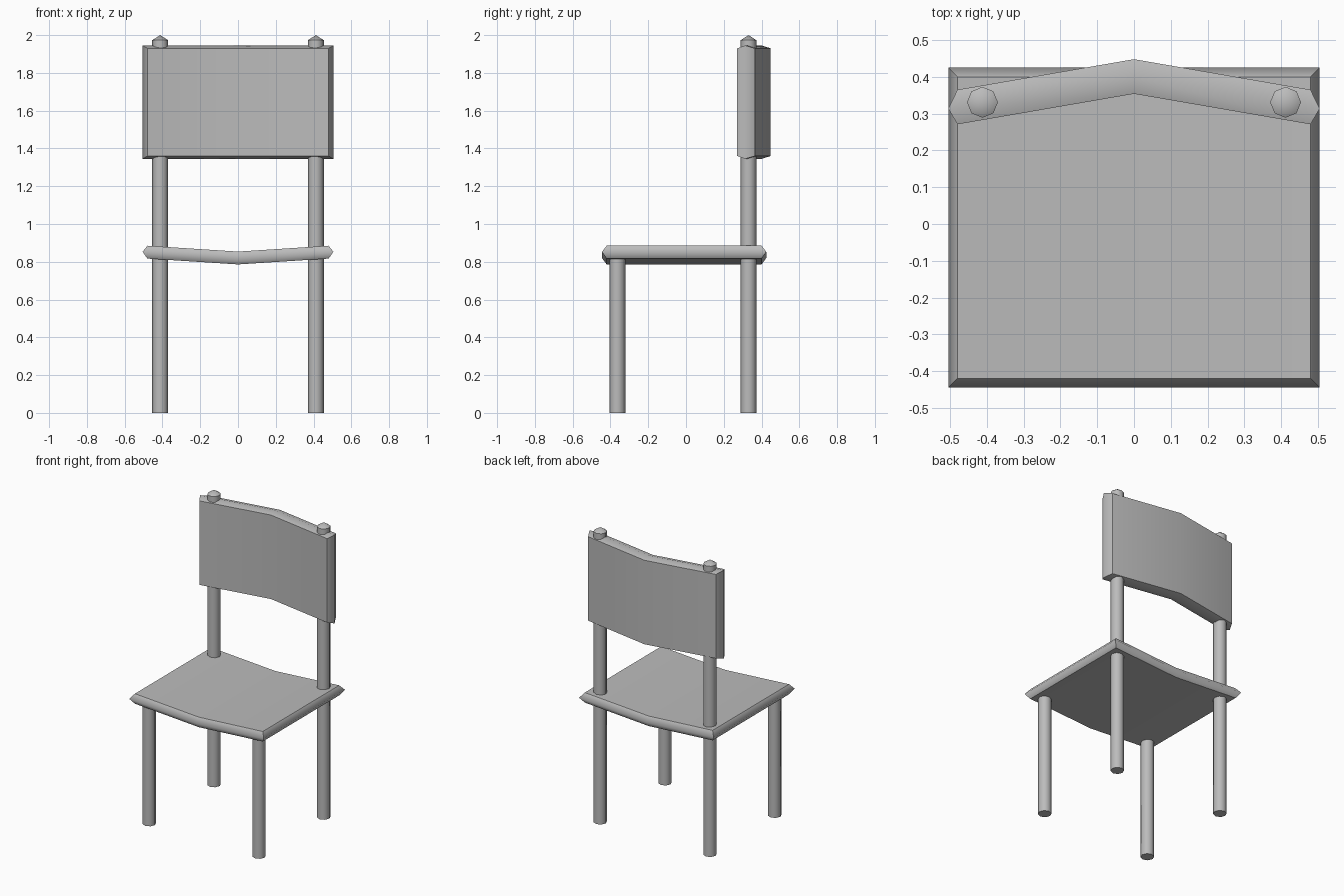
import bpy, bmesh
from math import sin, cos, tau

cube = bpy.data.objects.get("Cube")
if cube:
    bpy.data.objects.remove(cube, do_unlink=True)

grey = bpy.data.materials.new("plain grey")
grey.use_nodes = True
GREY = (0.5, 0.5, 0.5, 1)
grey.diffuse_color = GREY
grey.node_tree.nodes["Principled BSDF"].inputs["Base Color"].default_value = GREY


def finish(name, bm):
    bmesh.ops.recalc_face_normals(bm, faces=bm.faces)
    for f in bm.faces:
        f.smooth = True
    mesh = bpy.data.meshes.new(name)
    bm.to_mesh(mesh)
    bm.free()
    mesh.materials.append(grey)
    obj = bpy.data.objects.new(name, mesh)
    bpy.context.collection.objects.link(obj)
    return obj


def bent_slab(name, half, rim, thick, bend, place):
    """Slab folded along its middle, with a pointed rim all round."""
    bm = bmesh.new()
    rings = []
    for layer in (-1, 0, 1):
        grow = 0 if layer else 1
        w, h = half[0] + grow * rim[0], half[1] + grow * rim[1]
        outline = [(-w, -h), (0, -h), (w, -h), (w, h), (0, h), (-w, h)]
        rings.append([bm.verts.new(place(u, v, layer * thick + bend * abs(u) / half[0]))
                      for u, v in outline])
    for a, b in zip(rings, rings[1:]):
        for i in range(6):
            j = (i + 1) % 6
            bm.faces.new((a[i], a[j], b[j], b[i]))
    for r in (rings[0], rings[2]):
        bm.faces.new((r[0], r[1], r[4], r[5]))
        bm.faces.new((r[1], r[2], r[3], r[4]))
        # crisp border around each broad face
        for i in range(6):
            bm.edges.get((r[i], r[(i + 1) % 6])).smooth = False
    # crisp mitred corners, soft pointed rim
    for a, b in zip(rings, rings[1:]):
        for i in (0, 2, 3, 5):
            bm.edges.get((a[i], b[i])).smooth = False
    return finish(name, bm)


def post(name, x, y, top, tip=0):
    """Round post with an optional pointed cap."""
    bm = bmesh.new()
    sides, radius = 8, 0.042
    rings = [[bm.verts.new((x + radius * cos(tau * i / sides),
                            y + radius * sin(tau * i / sides), z))
              for i in range(sides)] for z in (0, top)]
    low, high = rings
    apex = bm.verts.new((x, y, top + tip)) if tip else None
    for i in range(sides):
        j = (i + 1) % sides
        bm.faces.new((low[i], low[j], high[j], high[i]))
        if apex:
            bm.faces.new((high[i], high[j], apex))
    bm.faces.new(low)
    if not apex:
        bm.faces.new(high)
    for ring in rings:
        for i in range(sides):
            bm.edges.get((ring[i], ring[(i + 1) % sides])).smooth = False
    return finish(name, bm)


# Seat dips in the middle, backrest bows to the rear
bent_slab("seat", (0.48, 0.41), (0.025, 0.025), 0.034, 0.031,
          lambda u, v, t: (u, v - 0.01, 0.82 + t))
bent_slab("backrest", (0.48, 0.285), (0.025, 0.015), 0.047, -0.083,
          lambda u, v, t: (u, 0.401 + t, 1.645 + v))

# Legs, the rear pair running up through the backrest
for side, x in (("left", 0.412), ("right", -0.412)):
    post("front_leg_" + side, x, -0.363, 0.84)
    post("rear_post_" + side, x, 0.331, 1.973, 0.027)
